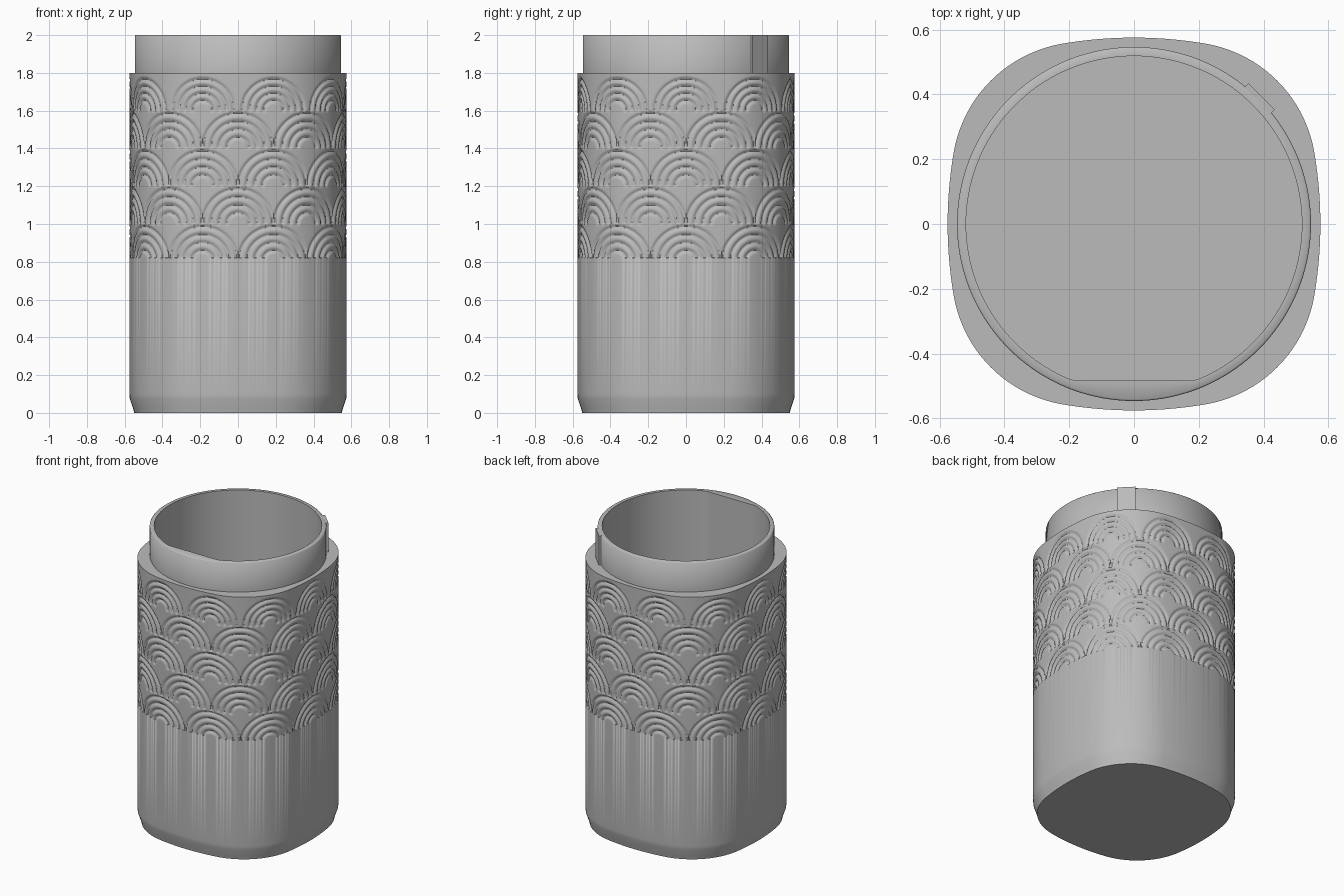
import bpy, bmesh, math
from mathutils import Matrix

if "Cube" in bpy.data.objects:
    bpy.data.objects.remove(bpy.data.objects["Cube"], do_unlink=True)

grey = bpy.data.materials.new("plain grey")
grey.use_nodes = True
grey.diffuse_color = (0.5, 0.5, 0.5, 1)
grey.node_tree.nodes["Principled BSDF"].inputs["Base Color"].default_value = grey.diffuse_color

# Rounded-square outline: bowed sides blended into round corners
HALF, CORNER, DIAGONAL = 0.575, 0.41, 0.625
C = (DIAGONAL - CORNER) / math.sqrt(2)
K = HALF - C
BOW = (K * K + C * C - CORNER ** 2) / (2 * (K - CORNER))
A0 = math.asin(C / (BOW - CORNER))
SIDE = BOW * A0
QUARTER = 2 * SIDE + CORNER * (math.pi / 2 - 2 * A0)


def outline(t, inset):
    """Point at fraction t of the perimeter, pushed inward by inset."""
    q = int(t * 4)
    s = (t * 4 - q) * QUARTER
    if s < SIDE:
        a, r, cx, cy = s / BOW, BOW, HALF - BOW, 0
    elif s < QUARTER - SIDE:
        a, r, cx, cy = A0 + (s - SIDE) / CORNER, CORNER, C, C
    else:
        a, r, cx, cy = math.pi / 2 - (QUARTER - s) / BOW, BOW, 0, HALF - BOW
    x, y = cx + (r - inset) * math.cos(a), cy + (r - inset) * math.sin(a)
    for _ in range(q):
        x, y = -y, x
    return x, y


# Engraved fans of concentric arcs, ten to a row, alternate rows staggered
FANS, ROW, FIRST, ROWS = 10, 0.2, 0.8, 5
RINGS = (0.185, 0.143, 0.101, 0.059)
GROOVE, DEPTH = 0.014, 0.010


def engraving(t, z):
    row = int((z - FIRST) / ROW)
    if z < FIRST or row >= ROWS:
        return 0
    size = 0.9 if row == ROWS - 1 else 1
    stagger = 0.5 * (row % 2)
    du = ((t * FANS - stagger + 0.5) % 1 - 0.5) * 4 * QUARTER / FANS
    d = math.hypot(du, z - FIRST - row * ROW)
    e = min(abs(d - ring * size) for ring in RINGS)
    return DEPTH * 0.5 * (1 + math.cos(math.pi * e / GROOVE)) if e < GROOVE else 0


def finish(name, bm):
    bmesh.ops.recalc_face_normals(bm, faces=bm.faces)
    mesh = bpy.data.meshes.new(name)
    bm.to_mesh(mesh)
    bm.free()
    mesh.materials.append(grey)
    obj = bpy.data.objects.new(name, mesh)
    bpy.context.collection.objects.link(obj)
    bpy.ops.object.select_all(action="DESELECT")
    obj.select_set(True)
    bpy.context.view_layer.objects.active = obj
    bpy.ops.object.shade_smooth_by_angle(angle=math.radians(60))
    return obj


def loft(name, loops, cap_first=False, cap_last=False):
    """Skin a list of closed loops, each with the same number of points."""
    bm = bmesh.new()
    rings = [[bm.verts.new(p) for p in loop] for loop in loops]
    n = len(rings[0])
    for low, high in zip(rings, rings[1:]):
        for i in range(n):
            j = (i + 1) % n
            bm.faces.new((low[i], low[j], high[j], high[i]))
    if cap_first:
        bm.faces.new(rings[0][::-1])
    if cap_last:
        bm.faces.new(rings[-1])
    return finish(name, bm)


def circle(r, z, n, flat=-1):
    pts = [(r * math.cos(2 * math.pi * i / n), r * math.sin(2 * math.pi * i / n)) for i in range(n)]
    return [(x, max(y, flat), z) for x, y in pts]


# Body: tapered foot, plain lower half, engraved upper half, flat shoulder
COLS, STEPS = 520, 130
LOW, TOP = 0.822, 1.795
levels = [(0, 0.025), (0.02, 0.021), (0.075, 0.002), (0.1, 0), (LOW - 0.001, 0)]
loops = [[(*outline(i / COLS, inset), z) for i in range(COLS)] for z, inset in levels]
for k in range(STEPS + 1):
    z = LOW + (TOP - LOW) * k / STEPS
    loops.append([(*outline(i / COLS, engraving(i / COLS, z)), z) for i in range(COLS)])
loops.append([(*outline(i / COLS, 0), 1.8) for i in range(COLS)])
loops.append(circle(0.535, 1.8, COLS))
loft("body", loops, cap_first=True)

# Neck and inner well, with one flat on the inside of the front wall
N, FLAT = 144, -0.483
loft("neck_and_well", [
    circle(0.546, 1.79, N), circle(0.546, 1.996, N), circle(0.541, 2.0, N),
    circle(0.518, 2.0, N, FLAT), circle(0.518, 0.06, N, FLAT),
], cap_last=True)

# Small locating tab on the back left of the neck
bm = bmesh.new()
bmesh.ops.create_cube(bm, size=1, matrix=Matrix.Rotation(math.pi / 4, 4, "Z")
                      @ Matrix.Translation((0.546, 0, 1.895))
                      @ Matrix.Diagonal((0.022, 0.115, 0.21, 1)))
finish("locating_tab", bm)
